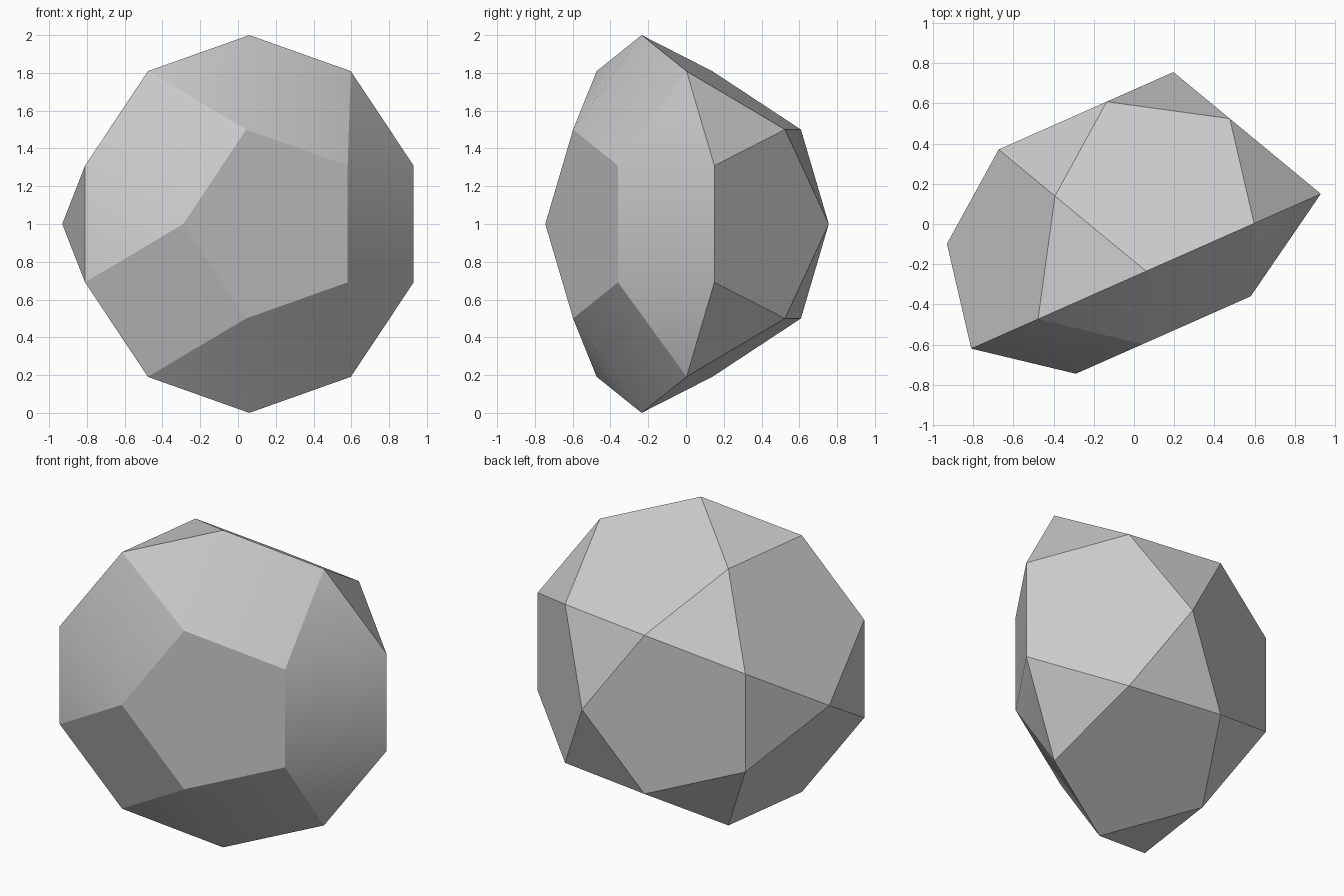
import bpy, bmesh
from math import sin, cos, radians
from mathutils import Vector

cube = bpy.data.objects.get("Cube")
if cube:
    bpy.data.objects.remove(cube, do_unlink=True)

# Tilted frame: rim plane spanned by U and Z, axis W points to the shallow cap
TURN = radians(23.88)
U = Vector((cos(TURN), sin(TURN), 0))
Z = Vector((0, 0, 1))
W = U.cross(Z)
CENTRE = Vector((0.06, -0.235, 1))

bm = bmesh.new()


def ring(count, radius, depth, start):
    """Regular ring of vertices around the axis."""
    verts = []
    for i in range(count):
        a = radians(start + 360 * i / count)
        p = U * cos(a) * radius + Z * sin(a) * radius + W * depth
        verts.append(bm.verts.new(CENTRE + p))
    return verts


rim = ring(10, 1.0, 0.0, -18)
cap = ring(5, 0.5257, 0.3249, 36)
mid = ring(5, 0.8507, -0.5257, 36)
tip = ring(5, 0.5257, -0.8507, 0)

# End pentagons
bm.faces.new(cap)
bm.faces.new(tip[::-1])

for k in range(5):
    a, b, c = rim[2 * k], rim[2 * k + 1], rim[(2 * k + 2) % 10]
    nxt = (k + 1) % 5
    # Shallow cap: squares and triangles
    bm.faces.new((cap[k - 1], a, b, cap[k]))
    bm.faces.new((cap[k], b, c))
    # Deep dome: pentagons and triangles
    bm.faces.new((b, a, mid[k - 1], tip[k], mid[k]))
    bm.faces.new((c, b, mid[k]))
    bm.faces.new((mid[k], tip[k], tip[nxt]))

bmesh.ops.recalc_face_normals(bm, faces=bm.faces[:])

# Every edge is sharp except a few soft ones on the shallow cap
soft_ends = {rim[j] for j in (0, 1, 3, 5, 8)}
cap_set = set(cap)
for face in bm.faces:
    face.smooth = True
for edge in bm.edges:
    ends = set(edge.verts)
    edge.smooth = bool(ends & soft_ends) and bool(ends & cap_set)

mesh = bpy.data.meshes.new("faceted_solid")
bm.to_mesh(mesh)
bm.free()

solid = bpy.data.objects.new("faceted_solid", mesh)
bpy.context.collection.objects.link(solid)

# Single grey colour
grey = bpy.data.materials.new("light_grey")
grey.use_nodes = True
colour = (0.6, 0.6, 0.6, 1)
grey.diffuse_color = colour
grey.node_tree.nodes["Principled BSDF"].inputs["Base Color"].default_value = colour
mesh.materials.append(grey)
